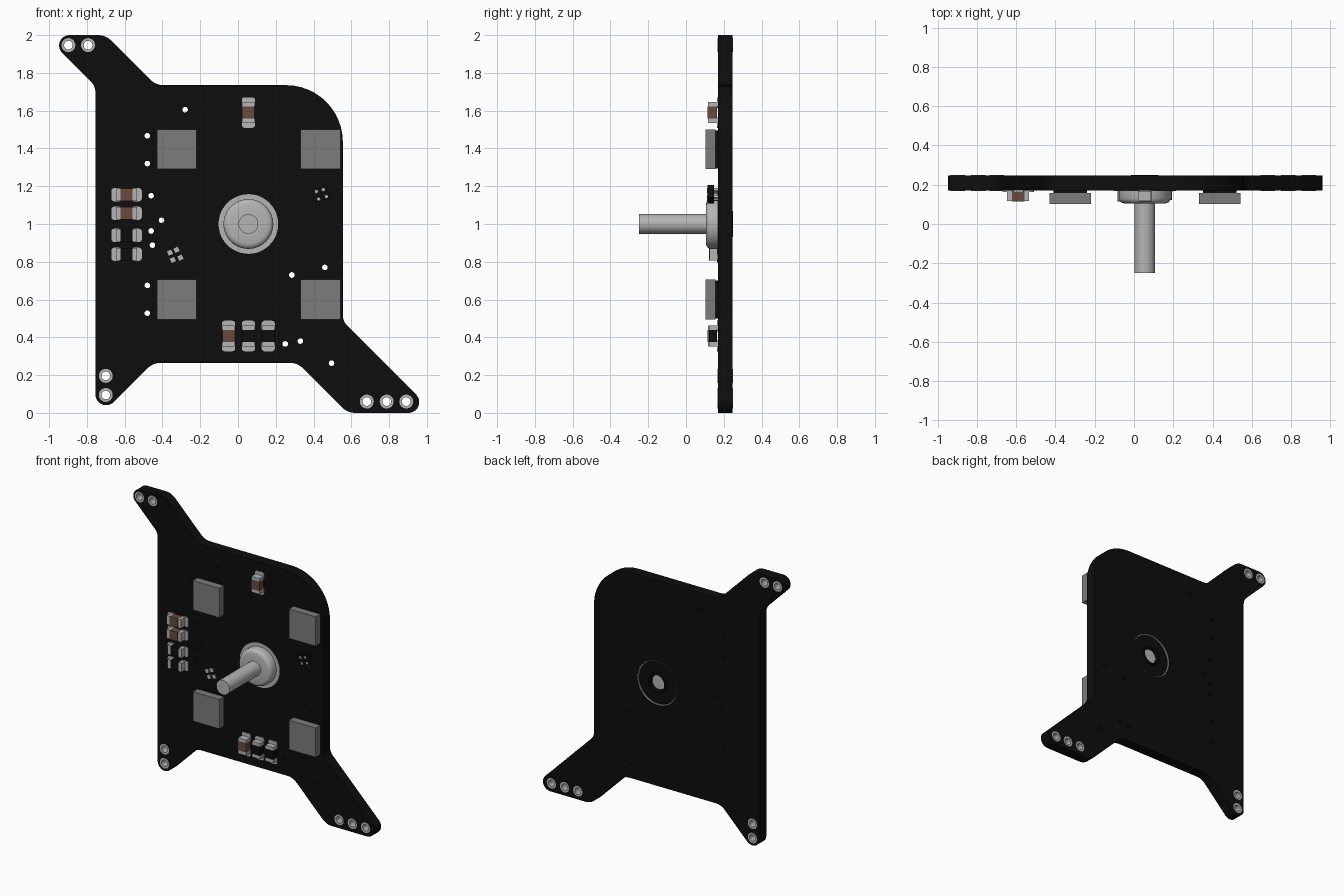
import bpy, bmesh, math
from mathutils import Vector, Matrix

cube = bpy.data.objects.get("Cube")
if cube:
    bpy.data.objects.remove(cube, do_unlink=True)


def material(name, rgb):
    m = bpy.data.materials.new(name)
    m.use_nodes = True
    m.diffuse_color = (*rgb, 1)
    m.node_tree.nodes["Principled BSDF"].inputs["Base Color"].default_value = (*rgb, 1)
    return m


BLACK = material("board black", (0.004, 0.004, 0.004))
METAL = material("tinned metal", (0.46, 0.46, 0.46))
GREY = material("module grey", (0.2, 0.2, 0.2))
BROWN = material("ceramic brown", (0.14, 0.07, 0.045))
FRONT, BACK = 0.17, 0.247


def circle(x, z, r, n=24):
    return [(x + r * math.cos(math.tau * i / n), z + r * math.sin(math.tau * i / n)) for i in range(n)]


def fillet(corners, steps=8):
    """Round each (x, z, radius) corner of a closed outline."""
    pts = []
    for i, (x, z, r) in enumerate(corners):
        p = Vector((x, z))
        a = (Vector(corners[i - 1][:2]) - p).normalized()
        b = (Vector(corners[(i + 1) % len(corners)][:2]) - p).normalized()
        half = a.angle(b) / 2
        centre = p + (a + b).normalized() * r / math.sin(half)
        v, w = p + a * r / math.tan(half) - centre, p + b * r / math.tan(half) - centre
        turn = math.atan2(v.x * w.y - v.y * w.x, v.dot(w))
        pts += [tuple(centre + Matrix.Rotation(turn * k / steps, 2) @ v) for k in range(steps + 1)]
    return pts


def rect(x, z, w, h, r):
    return fillet([(x + sx * w / 2, z + sz * h / 2, r)
                   for sx, sz in ((-1, -1), (1, -1), (1, 1), (-1, 1))], 4)


def finish(obj):
    bpy.ops.object.select_all(action='DESELECT')
    obj.select_set(True)
    bpy.context.view_layer.objects.active = obj
    bpy.ops.object.shade_smooth_by_angle(angle=math.radians(35))


def plate(name, loops, y0, y1, mat):
    """Extrude x-z outlines between two depths; inner loops become holes."""
    curve = bpy.data.curves.new(name, 'CURVE')
    curve.dimensions, curve.fill_mode = '2D', 'BOTH'
    curve.extrude = (y1 - y0) / 2
    for loop in loops:
        s = curve.splines.new('POLY')
        s.points.add(len(loop) - 1)
        for point, (x, z) in zip(s.points, loop):
            point.co = (x, z, 0, 1)
        s.use_cyclic_u = True
    curve.materials.append(mat)
    obj = bpy.data.objects.new(name, curve)
    bpy.context.collection.objects.link(obj)
    obj.rotation_euler.x = math.pi / 2
    obj.location.y = (y0 + y1) / 2
    bpy.ops.object.select_all(action='DESELECT')
    obj.select_set(True)
    bpy.context.view_layer.objects.active = obj
    bpy.ops.object.convert(target='MESH')
    finish(bpy.context.object)


def box(name, x, z, w, h, y0, y1, mat, turn=0):
    bm = bmesh.new()
    bmesh.ops.create_cube(bm, size=1)
    bmesh.ops.scale(bm, vec=(w, y1 - y0, h), verts=bm.verts)
    mesh = bpy.data.meshes.new(name)
    bm.to_mesh(mesh)
    bm.free()
    mesh.materials.append(mat)
    obj = bpy.data.objects.new(name, mesh)
    obj.location = (x, (y0 + y1) / 2, z)
    obj.rotation_euler.y = turn
    bpy.context.collection.objects.link(obj)


def lathe(name, profile, x, z, mat, n=40):
    """Spin an (r, y) profile about the y axis."""
    bm = bmesh.new()
    vs = [bm.verts.new((r, y, 0)) for r, y in profile]
    edges = [bm.edges.new(e) for e in zip(vs, vs[1:])]
    bmesh.ops.spin(bm, geom=vs + edges, axis=(0, 1, 0), cent=(0, 0, 0),
                   angle=math.tau, steps=n, use_duplicate=False)
    bmesh.ops.remove_doubles(bm, verts=bm.verts, dist=1e-5)
    bmesh.ops.recalc_face_normals(bm, faces=bm.faces)
    mesh = bpy.data.meshes.new(name)
    bm.to_mesh(mesh)
    bm.free()
    mesh.materials.append(mat)
    obj = bpy.data.objects.new(name, mesh)
    obj.location = (x, 0, z)
    bpy.context.collection.objects.link(obj)
    finish(obj)


# Board with arms, plated holes, vias and the shaft opening
outline = fillet([
    (-1.025, 2, 0.055), (-0.7, 2, 0.1), (-0.435, 1.735, 0.1), (0.555, 1.735, 0.3),
    (0.555, 0.485, 0.08), (1.04, 0, 0.057), (0.58, 0, 0.1), (0.315, 0.265, 0.1),
    (-0.45, 0.265, 0.1), (-0.755, -0.04, 0.057), (-0.755, 1.73, 0.08)], 12)
mounts = [(-0.898, 1.947), (-0.794, 1.947), (-0.7, 0.196), (-0.7, 0.095),
          (0.682, 0.06), (0.787, 0.06), (0.891, 0.06)]
vias = [(-0.28, 1.605), (-0.48, 1.467), (-0.48, 1.32), (-0.46, 1.15), (-0.405, 1.02),
        (-0.46, 0.963), (-0.453, 0.888), (-0.48, 0.675), (-0.48, 0.528), (0.285, 0.73),
        (0.46, 0.77), (0.25, 0.365), (0.33, 0.38), (0.495, 0.263)]
CX, CZ = 0.055, 1.0
plate("board", [outline, circle(CX, CZ, 0.158, 48)] + [circle(x, z, 0.037) for x, z in mounts]
      + [circle(x, z, 0.015, 14) for x, z in vias], FRONT, BACK, BLACK)
for x, z in mounts:
    plate("plated_hole", [circle(x, z, 0.037), circle(x, z, 0.023)], FRONT - 0.002, BACK + 0.002, METAL)

# Shaft, bushing and the bearing seated in the board
plate("opening_lining", [circle(CX, CZ, 0.158, 48), circle(CX, CZ, 0.153, 48)], FRONT, BACK - 0.003, METAL)
plate("bushing_pad", [circle(CX, CZ, 0.158, 48), circle(CX, CZ, 0.05, 48)], FRONT - 0.003, FRONT + 0.003, METAL)
plate("bearing", [circle(CX, CZ, 0.152, 48), circle(CX, CZ, 0.058, 48)], FRONT + 0.004, BACK - 0.012, BLACK)
plate("bearing_collar", [circle(CX, CZ, 0.07, 48), circle(CX, CZ, 0.058, 48)], BACK - 0.02, 0.25, BLACK)
lathe("bushing", [(0.05, 0.105), (0.105, 0.105), (0.118, 0.109), (0.128, 0.118), (0.132, 0.13),
                  (0.132, FRONT)], CX, CZ, METAL)
lathe("shaft", [(0, -0.25), (0.052, -0.25), (0.052, 0.228), (0, 0.228)], CX, CZ, METAL)

# Square modules on dark bases
for x in (-0.325, 0.437):
    for z in (1.395, 0.6):
        box("square_module", x, z, 0.21, 0.21, 0.103, 0.157, GREY)
        box("module_base", x, z, 0.17, 0.2, 0.157, FRONT + 0.001, BLACK)


# Two-terminal parts: pads, end caps and body
def chip_part(name, x, z, upright, mat, front):
    def place(offset, length, width):
        return (x, z + offset, width, length) if upright else (x + offset, z, length, width)
    for s in (-1, 1):
        plate(name + "_pad", [rect(*place(s * 0.053, 0.056, 0.07), 0.015)], 0.164, FRONT + 0.001, METAL)
        box(name + "_cap", *place(s * 0.043, 0.026, 0.064), front, 0.165, METAL)
    box(name + "_body", *place(0, 0.064, 0.066), front - 0.002, 0.165, mat)


for x, z, upright in [(-0.59, 1.155, False), (-0.59, 1.057, False), (0.055, 1.59, True), (-0.05, 0.407, True)]:
    chip_part("capacitor", x, z, upright, BROWN, 0.117)
for x, z, upright in [(-0.59, 0.94, False), (-0.59, 0.84, False), (0.055, 0.407, True), (0.16, 0.407, True)]:
    chip_part("resistor", x, z, upright, BLACK, 0.125)

# Small sensor on the right, bare pads on the left
box("sensor", 0.44, 1.158, 0.09, 0.07, 0.115, 0.147, BLACK, math.radians(-20))
for x, z in [(0.415, 1.172), (0.452, 1.182), (0.468, 1.145), (0.427, 1.132)]:
    box("sensor_lead", x, z, 0.015, 0.015, 0.112, 0.169, METAL, math.radians(-20))
for x, z in [(-0.325, 0.863), (-0.36, 0.848), (-0.305, 0.822), (-0.345, 0.81)]:
    box("small_pad", x, z, 0.025, 0.025, 0.164, FRONT + 0.001, METAL, math.radians(-25))
